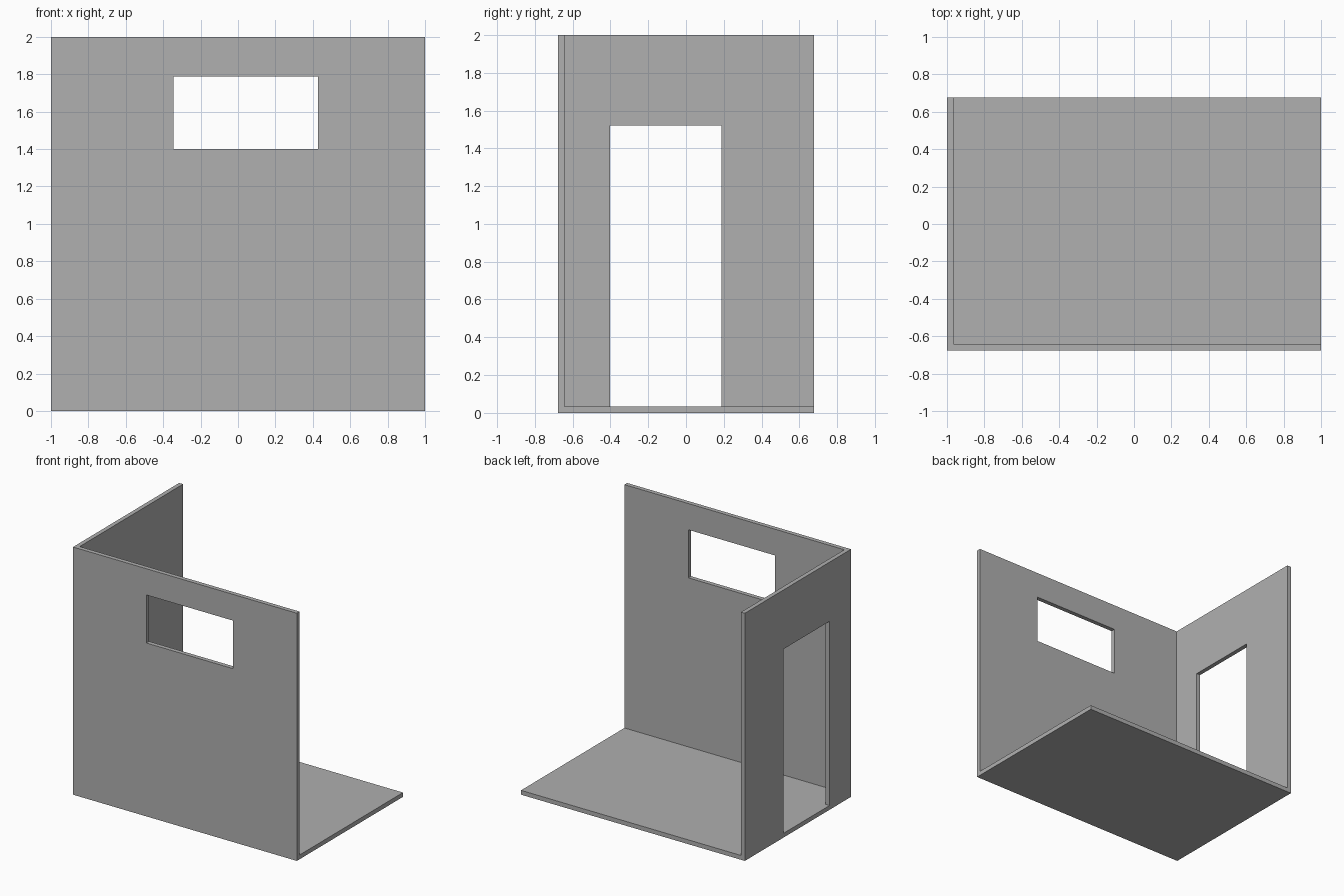
import bpy

if "Cube" in bpy.data.objects:
    bpy.data.objects.remove(bpy.data.objects["Cube"])

T = 0.035            # wall and floor thickness
X, Y, H = 1.0, 0.677, 2.0


def box(name, lo, hi):
    size = [b - a for a, b in zip(lo, hi)]
    mid = [(a + b) / 2 for a, b in zip(lo, hi)]
    bpy.ops.mesh.primitive_cube_add(size=1, location=mid)
    ob = bpy.context.object
    ob.name = name
    ob.scale = size
    bpy.ops.object.transform_apply(location=True, rotation=False, scale=True)
    return ob


# Mid-grey plaster
plaster = bpy.data.materials.new("plaster")
plaster.diffuse_color = (0.433, 0.433, 0.433, 1)
plaster.use_nodes = True
plaster.node_tree.nodes["Principled BSDF"].inputs["Base Color"].default_value = plaster.diffuse_color

# Solid block that becomes the floor plus front and left walls
room = box("room_corner", (-X, -Y, 0), (X, Y, H))
room.data.materials.append(plaster)

# Room space, window opening and door opening
cutters = [
    box("room_space", (-X + T, -Y + T, T), (X + 0.2, Y + 0.2, H + 0.2)),
    box("window_opening", (-0.344, -Y - 0.1, 1.4), (0.428, -Y + 0.1, 1.788)),
    box("door_opening", (-X - 0.1, -0.403, T), (-X + 0.1, 0.187, 1.522)),
]

# Carve the openings, then discard the cutters
bpy.context.view_layer.objects.active = room
for cutter in cutters:
    cutter.hide_render = True
    cutter.data.materials.append(plaster)
    mod = room.modifiers.new(cutter.name, 'BOOLEAN')
    mod.operation = 'DIFFERENCE'
    mod.solver = 'EXACT'
    mod.object = cutter
    bpy.ops.object.modifier_apply(modifier=mod.name)
    bpy.data.objects.remove(cutter, do_unlink=True)
